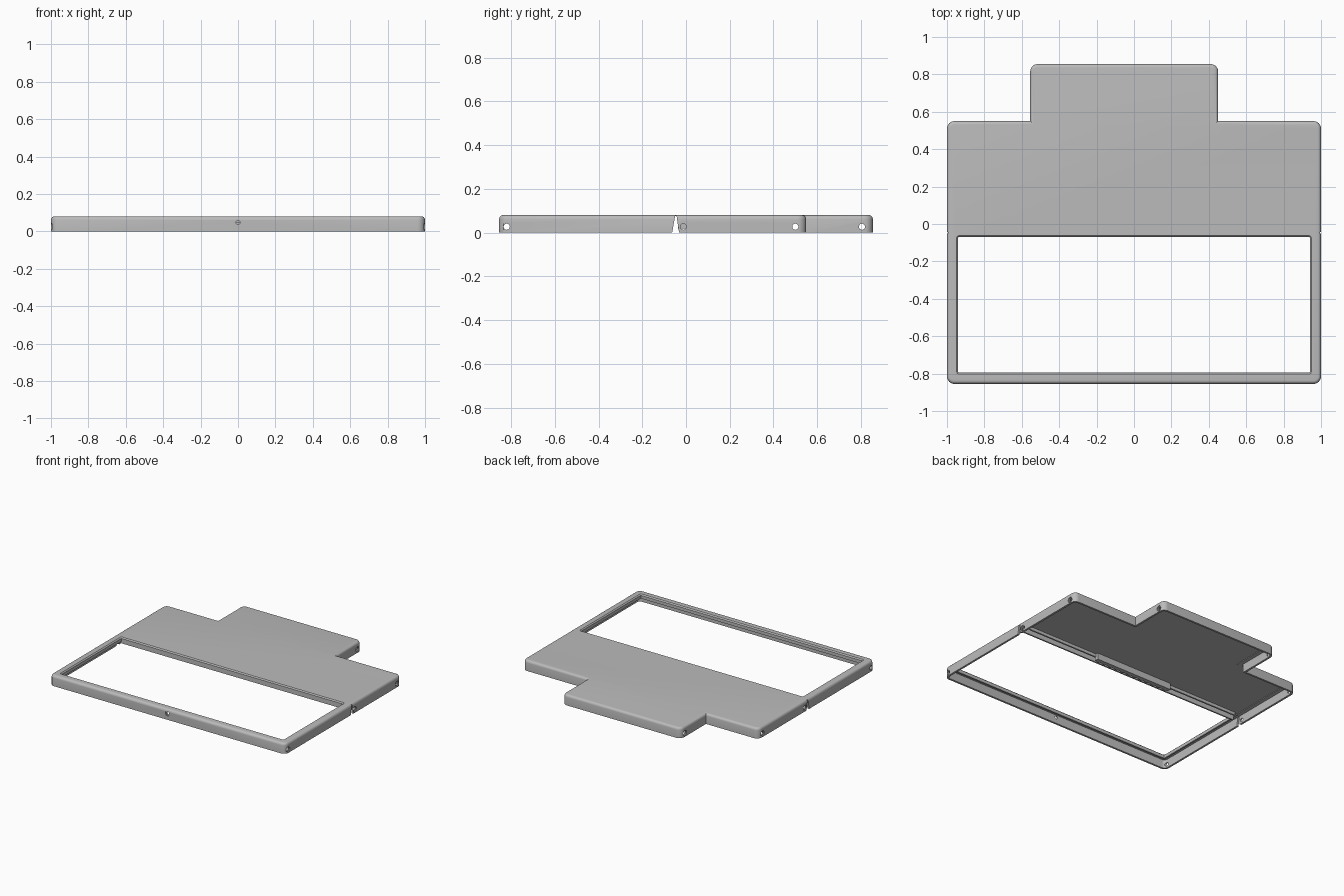
import bpy, bmesh, math
from mathutils import Vector

if "Cube" in bpy.data.objects:
    bpy.data.objects.remove(bpy.data.objects["Cube"])

grey = bpy.data.materials.new("plain grey")
grey.use_nodes = True
grey.diffuse_color = (0.5, 0.5, 0.5, 1)
grey.node_tree.nodes["Principled BSDF"].inputs["Base Color"].default_value = (0.5, 0.5, 0.5, 1)


def outline(corners, inset, radius, steps=6):
    """Inset a right-angled outline, rounding its outward corners."""
    points = []
    for i, corner in enumerate(corners):
        p = Vector(corner)
        a = (Vector(corners[i - 1]) - p).normalized()
        b = (Vector(corners[(i + 1) % len(corners)]) - p).normalized()
        if b.x * a.y - b.y * a.x > 0:
            r = max(radius - inset, 0.004)
            c = p + (a + b) * (inset + r)
            for k in range(steps + 1):
                t = math.pi / 2 * k / steps
                points.append(c - (b * math.cos(t) + a * math.sin(t)) * r)
        else:
            points.append(p - (a + b) * inset)
    return points


def finish(name, bm):
    bmesh.ops.recalc_face_normals(bm, faces=bm.faces)
    mesh = bpy.data.meshes.new(name)
    bm.to_mesh(mesh)
    bm.free()
    mesh.materials.append(grey)
    ob = bpy.data.objects.new(name, mesh)
    bpy.context.collection.objects.link(ob)
    return ob


def loft(name, corners, rings, radius):
    """Skin (inset, z) rings of an outline and cap both ends."""
    bm = bmesh.new()
    loops = [[bm.verts.new((p.x, p.y, z)) for p in outline(corners, d, radius)]
             for d, z in rings]
    for low, high in zip(loops, loops[1:]):
        for i in range(len(low)):
            bm.faces.new((low[i - 1], low[i], high[i], high[i - 1]))
    bm.faces.new(loops[0])
    bm.faces.new(loops[-1])
    return finish(name, bm)


def prism(name, profile, x0, x1):
    """Extrude a (y, z) profile along x."""
    bm = bmesh.new()
    face = bm.faces.new([bm.verts.new((x0, y, z)) for y, z in profile])
    out = bmesh.ops.extrude_face_region(bm, geom=[face])
    moved = [v for v in out["geom"] if isinstance(v, bmesh.types.BMVert)]
    bmesh.ops.translate(bm, verts=moved, vec=(x1 - x0, 0, 0))
    return finish(name, bm)


def box(name, x, y, z):
    return prism(name, [(y[0], z[0]), (y[1], z[0]), (y[1], z[1]), (y[0], z[1])], *x)


def rod(name, radius, depth, centre, axis):
    bm = bmesh.new()
    bmesh.ops.create_cone(bm, cap_ends=True, segments=24, radius1=radius,
                          radius2=radius, depth=depth)
    ob = finish(name, bm)
    ob.rotation_euler = (0, math.pi / 2, 0) if axis == "x" else (math.pi / 2, 0, 0)
    ob.location = centre
    return ob


def cut(target, cutter):
    cutter.hide_render = True
    mod = target.modifiers.new(cutter.name, "BOOLEAN")
    mod.operation, mod.object, mod.solver = "DIFFERENCE", cutter, "EXACT"
    bpy.context.view_layer.objects.active = target
    bpy.ops.object.modifier_apply(modifier=mod.name)
    bpy.data.objects.remove(cutter)


# Hollow cover: inner floor, ledge, thin wall and rounded top rim
plan = [(-1, -.855), (1, -.855), (1, .55), (.45, .55),
        (.45, .855), (-.555, .855), (-.555, .55), (-1, .55)]
cover = loft("cover_shell", plan,
             [(.045, .07), (.045, .065), (.015, .065), (.015, 0), (0, 0), (0, .062),
              (.002, .07), (.007, .076), (.012, .079), (.019, .08)], .04)

# Window with a chamfered top edge
pane = [(-.94, -.795), (.94, -.795), (.94, -.07), (-.94, -.07)]
cut(cover, loft("window_cutter", pane,
                [(0, .03), (0, .072), (-.008, .08), (-.008, .1)], .005))

# Tapered side notches
cut(cover, prism("notch_cutter", [(-.065, -.01), (-.03, -.01), (-.043, .075), (-.05, .075)],
                 -1.1, 1.1))

# Screw holes with shallow counterbores in the side walls
spots = [(side * 1.0, y) for side in (-1, 1) for y in (-.82, -.012, .5)]
spots += [(.45, .805), (-.555, .805)]
for x, y in spots:
    cut(cover, rod("hole_cutter", .014, .08, (x, y, .027), "x"))
    cut(cover, rod("counterbore_cutter", .02, .012, (x, y, .027), "x"))
cut(cover, rod("front_hole_cutter", .011, .06, (0, -.855, .047), "y"))
cut(cover, rod("front_counterbore_cutter", .018, .012, (0, -.855, .047), "y"))

# Lip hanging under the window edges
parts = [cover,
         box("window_front_lip", (-.952, .952), (-.807, -.795), (.048, .07)),
         box("window_back_lip", (-.952, .952), (-.07, -.059), (.035, .072))]
for side, name in ((-1, "right"), (1, "left")):
    xs = sorted((side * .94, side * .952))
    parts.append(box("window_%s_lip" % name, xs, (-.807, -.059), (.048, .07)))

# Hinge rail and toothed centre strip under the cover
parts.append(box("hinge_rail", (-.93, .93), (-.028, -.016), (.045, .068)))
parts.append(box("centre_strip", (-.33, .33), (-.028, .002), (.02, .068)))
for i in range(12):
    x = -.3 + i * .6 / 11
    parts.append(box("strip_tooth", (x - .01, x + .01), (-.036, -.028), (.02, .04)))

# Smooth shading with crisp edges
bpy.ops.object.select_all(action="DESELECT")
for ob in parts:
    ob.select_set(True)
bpy.context.view_layer.objects.active = cover
bpy.ops.object.shade_smooth_by_angle(angle=math.radians(30))
